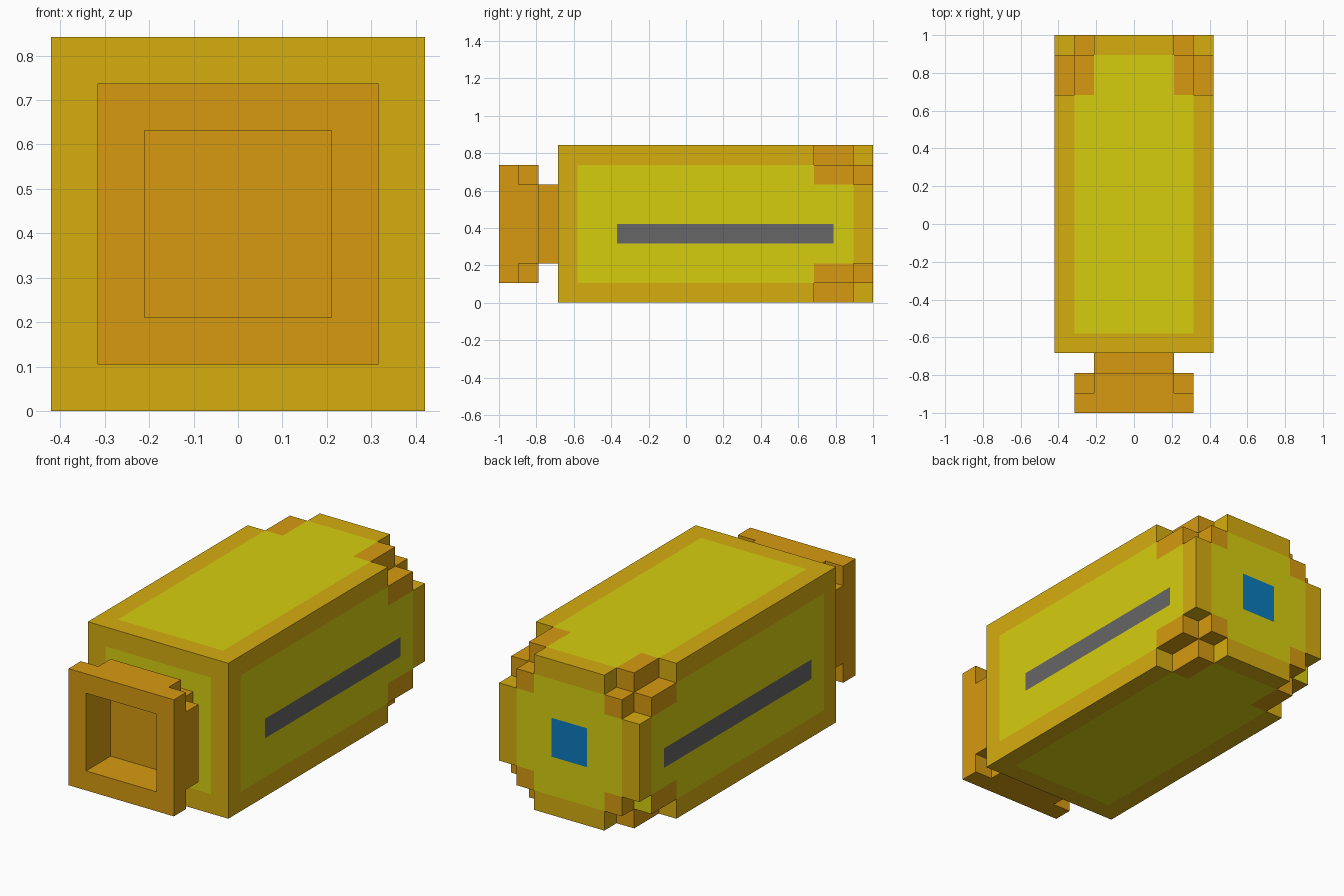
import bpy, bmesh, math

if "Cube" in bpy.data.objects:
    bpy.data.objects.remove(bpy.data.objects["Cube"])

U = 2 / 19  # one block of the blocky model


def material(name, srgb):
    lin = [(c / 255 / 12.92) if c < 10 else ((c / 255 + 0.055) / 1.055) ** 2.4 for c in srgb]
    m = bpy.data.materials.new(name)
    m.diffuse_color = (*lin, 1)
    m.use_nodes = True
    m.node_tree.nodes["Principled BSDF"].inputs["Base Color"].default_value = m.diffuse_color
    return m


MATS = [material("yellow panel", (214, 206, 15)),
        material("golden border", (214, 173, 16)),
        material("orange", (214, 154, 16)),
        material("grey stripe", (102, 102, 102)),
        material("blue window", (12, 123, 190))]
YELLOW, GOLD, ORANGE, GREY, BLUE = range(5)


def block_part(name, xs, ys, zs, solid, colour):
    """Skin a block solid, given by a rule, with coloured outer faces."""
    cells = {(i, j, k) for i in xs for j in ys for k in zs if solid(i, j, k)}
    bm = bmesh.new()
    verts = {}

    def vert(p):
        if p not in verts:
            verts[p] = bm.verts.new(((p[0] - 4) * U, (p[1] - 6.5) * U, p[2] * U))
        return verts[p]

    for c in sorted(cells):
        for axis in range(3):
            for side in (0, 1):
                n = list(c)
                n[axis] += 1 if side else -1
                if tuple(n) in cells:
                    continue
                b, d = (axis + 1) % 3, (axis + 2) % 3
                quad = []
                for s, t in ((0, 0), (1, 0), (1, 1), (0, 1)):
                    p = list(c)
                    p[axis] += side
                    p[b] += s
                    p[d] += t
                    quad.append(vert(tuple(p)))
                f = bm.faces.new(quad if side else quad[::-1])
                f.material_index = colour(*c, axis, side)
    # merge flat areas of one colour
    bmesh.ops.dissolve_limit(bm, angle_limit=math.radians(1), verts=bm.verts[:],
                             edges=bm.edges[:], delimit={'MATERIAL'})
    me = bpy.data.meshes.new(name)
    bm.to_mesh(me)
    bm.free()
    for m in MATS:
        me.materials.append(m)
    ob = bpy.data.objects.new(name, me)
    bpy.context.collection.objects.link(ob)
    return ob


# body: long box with three-armed notches in the rear corners
def edge_distance(i, j, k):
    return min(i, 7 - i), 15 - j, min(k, 7 - k)


def in_corner(i, j, k):
    a, d, h = edge_distance(i, j, k)
    return a < 2 and h < 2 and d < 3


def body_solid(i, j, k):
    return not (in_corner(i, j, k) and edge_distance(i, j, k).count(0) >= 2)


def body_colour(i, j, k, axis, side):
    if in_corner(i, j, k):
        odd_face = (i, j, k, axis) == (0, 14, 1, 1)
        return YELLOW if odd_face else ORANGE
    if axis == 0 and i in (0, 7) and k == 3 and (3 if i else 2) <= j <= 13:
        return GREY
    if axis == 1 and j == 15 and i in (3, 4) and k in (3, 4):
        return BLUE
    rim = [min(i, 7 - i), min(j, 15 - j), min(k, 7 - k)]
    del rim[axis]
    return GOLD if 0 in rim else YELLOW


block_part("body", range(8), range(16), range(8), body_solid, body_colour)


# nozzle: neck, then a hollow square rim with clipped rear corners
def nozzle_solid(i, j, k):
    inside = 2 <= i <= 5 and 2 <= k <= 5
    if j == -1:
        return inside
    clipped = j == -2 and i in (1, 6) and k in (1, 6)
    return not inside and not clipped


block_part("nozzle", range(1, 7), range(-3, 0), range(1, 7), nozzle_solid,
           lambda *a: ORANGE)
